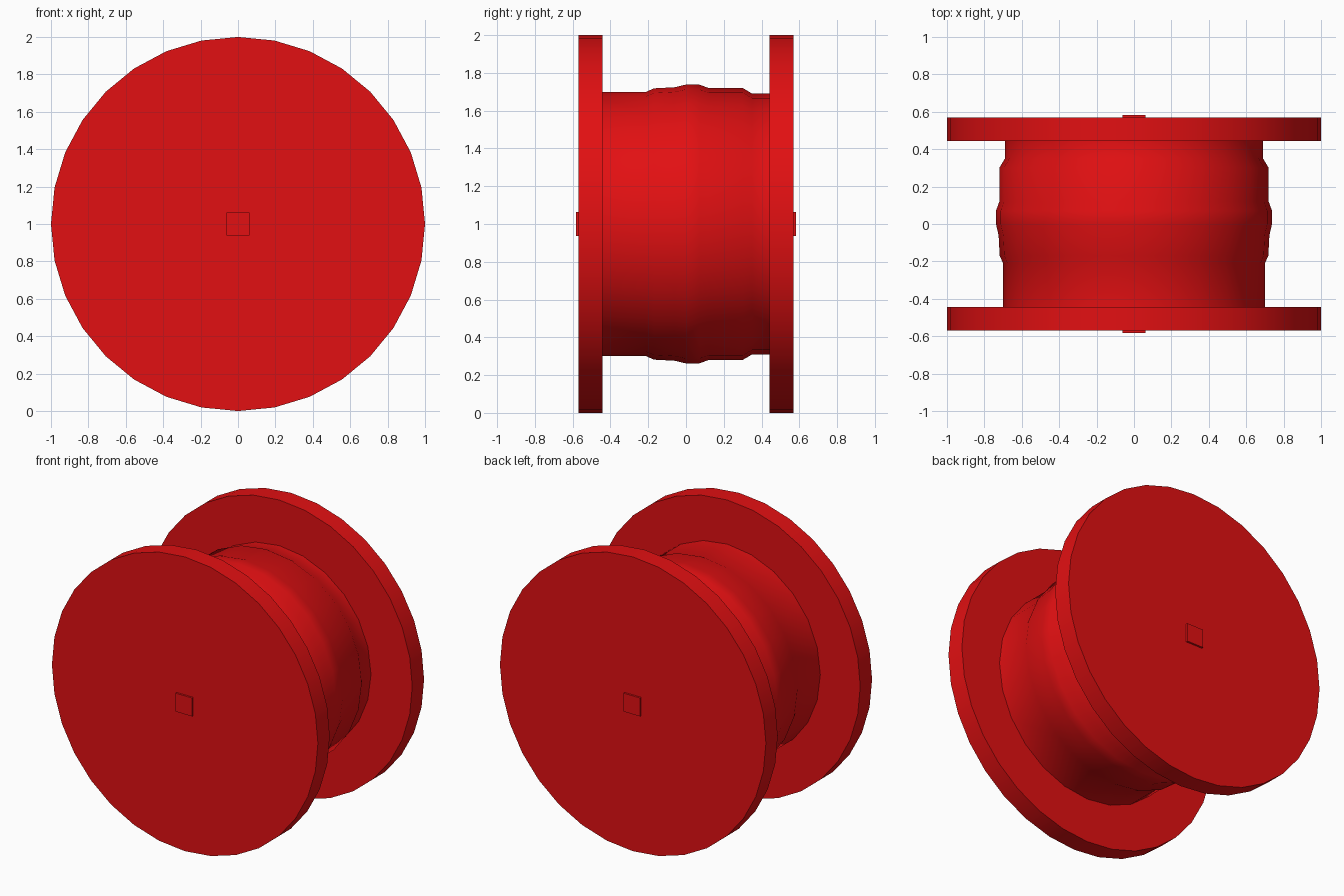
import bpy, math
from math import radians

if "Cube" in bpy.data.objects:
    bpy.data.objects.remove(bpy.data.objects["Cube"])

# Single red paint
red = bpy.data.materials.new("red paint")
red.use_nodes = True
colour = (0.76, 0.005, 0.006, 1)
red.diffuse_color = colour
red.node_tree.nodes["Principled BSDF"].inputs["Base Color"].default_value = colour


def lathe(name, profile, sides):
    """Spin (radius, y) points around the spool axis and cap both ends."""
    verts = []
    for r, y in profile:
        for i in range(sides):
            a = 2 * math.pi * i / sides
            verts.append((r * math.cos(a), y, 1 + r * math.sin(a)))
    faces = [list(range(sides)),
             list(range(len(verts) - 1, len(verts) - sides - 1, -1))]
    for k in range(len(profile) - 1):
        for i in range(sides):
            j = (i + 1) % sides
            a, b = k * sides, (k + 1) * sides
            faces.append((a + i, b + i, b + j, a + j))
    mesh = bpy.data.meshes.new(name)
    mesh.from_pydata(verts, [], faces)
    mesh.materials.append(red)
    obj = bpy.data.objects.new(name, mesh)
    bpy.context.collection.objects.link(obj)
    bpy.ops.object.select_all(action="DESELECT")
    obj.select_set(True)
    bpy.context.view_layer.objects.active = obj
    bpy.ops.object.shade_smooth_by_angle(angle=radians(40))
    return obj


# End discs
for name, y in (("front_flange", -0.57), ("back_flange", 0.443)):
    lathe(name, [(1, y), (1, y + 0.127)], 32)

# Core with uneven windings
lathe("wound_core", [(0.70, -0.45), (0.70, -0.21), (0.718, -0.17),
                     (0.724, -0.06), (0.738, 0), (0.738, 0.07),
                     (0.72, 0.12), (0.72, 0.30), (0.69, 0.35),
                     (0.69, 0.45)], 24)

# Square axle poking out of both discs
bpy.ops.mesh.primitive_cube_add(size=1, location=(0, 0, 1))
axle = bpy.context.object
axle.name = "square_axle"
axle.scale = (0.125, 1.166, 0.125)
axle.data.materials.append(red)
